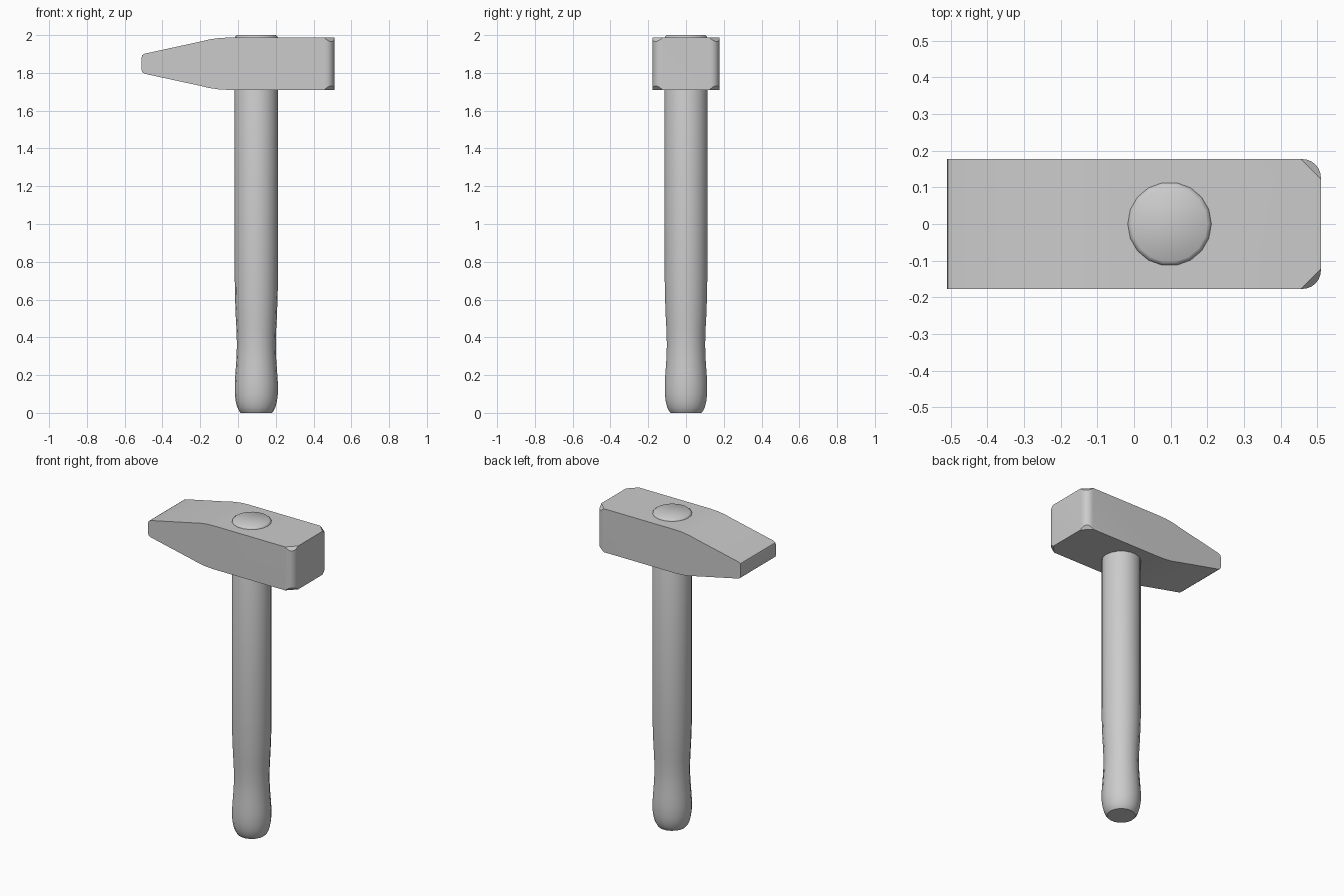
import bpy, bmesh, math
from mathutils import Vector

if "Cube" in bpy.data.objects:
    bpy.data.objects.remove(bpy.data.objects["Cube"])


def finish(bm, name, angle):
    bmesh.ops.recalc_face_normals(bm, faces=bm.faces)
    mesh = bpy.data.meshes.new(name)
    bm.to_mesh(mesh)
    bm.free()
    ob = bpy.data.objects.new(name, mesh)
    bpy.context.collection.objects.link(ob)
    bpy.ops.object.select_all(action='DESELECT')
    ob.select_set(True)
    bpy.context.view_layer.objects.active = ob
    bpy.ops.object.shade_smooth_by_angle(angle=math.radians(angle))
    return ob


# Handle: turned profile (radius, height) with a narrowed grip
SIDES, AXIS_X = 18, 0.097
profile = [(.083, 0), (.091, .01), (.101, .03), (.109, .06), (.114, .10),
           (.114, .16), (.110, .22), (.105, .29), (.103, .36), (.105, .44),
           (.109, .51), (.113, .62), (.115, .74), (.115, 1.985),
           (.112, 1.993), (.103, 2.0)]
bm = bmesh.new()
rings = []
for r, z in profile:
    rings.append([bm.verts.new((AXIS_X + r * math.cos(math.tau * i / SIDES),
                                r * math.sin(math.tau * i / SIDES), z))
                  for i in range(SIDES)])
for a, b in zip(rings, rings[1:]):
    for i in range(SIDES):
        j = (i + 1) % SIDES
        bm.faces.new((a[i], a[j], b[j], b[i]))
bm.faces.new(rings[0])
bm.faces.new(rings[-1])
finish(bm, "handle", 40)

# Head: side profile mirrored about its mid height, extruded across y
MID_Z, HALF_Z, HALF_Y, END_X = 1.8485, 0.1385, 0.177, 0.51
upper = [(-.51, .034), (-.507, .045), (-.495, .053), (-.20, .117),
         (-.15, .129), (-.10, .136), (-.05, HALF_Z), (END_X, HALF_Z)]
outline = upper + [(x, -h) for x, h in reversed(upper)]
bm = bmesh.new()
base = bm.faces.new([bm.verts.new((x, -HALF_Y, MID_Z + h)) for x, h in outline])
ext = bmesh.ops.extrude_face_region(bm, geom=[base], use_keep_orig=True)
bmesh.ops.translate(bm, vec=(0, 2 * HALF_Y, 0),
                    verts=[g for g in ext["geom"] if isinstance(g, bmesh.types.BMVert)])
bmesh.ops.recalc_face_normals(bm, faces=bm.faces)

# Rounded vertical edges on the striking face
R = 0.05
edges = [e for e in bm.edges if all(v.co.x > .5 for v in e.verts)
         and abs(e.verts[0].co.y - e.verts[1].co.y) < .001]
bmesh.ops.bevel(bm, geom=edges, offset=R, offset_type='OFFSET', segments=6,
                profile=0.5, affect='EDGES')

# Slanted cut on each of the four striking-face corners
for sy in (-1, 1):
    for sz in (-1, 1):
        p = Vector((END_X - .002, sy * (HALF_Y - R - .002), MID_Z + sz * HALF_Z))
        n = Vector((1, sy, 1.15 * sz)).normalized()
        bmesh.ops.bisect_plane(bm, geom=bm.verts[:] + bm.edges[:] + bm.faces[:],
                               dist=1e-5, plane_co=p, plane_no=n, clear_outer=True)
        bmesh.ops.holes_fill(bm, edges=[e for e in bm.edges if e.is_boundary], sides=0)
finish(bm, "head", 25)
